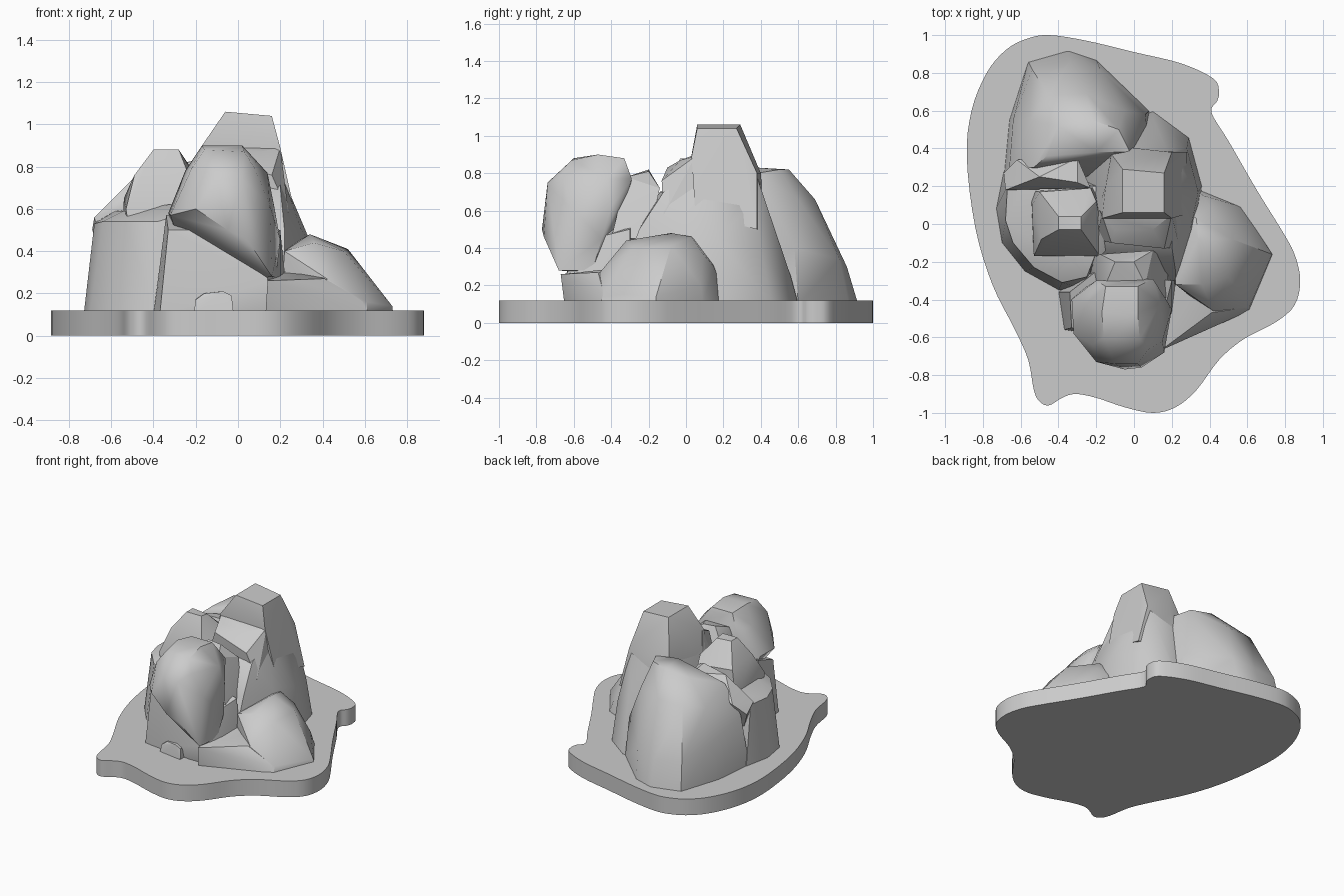
import bpy, bmesh
from mathutils import Vector


def finish(bm, name, angle):
    bmesh.ops.recalc_face_normals(bm, faces=bm.faces)
    me = bpy.data.meshes.new(name)
    bm.to_mesh(me)
    bm.free()
    ob = bpy.data.objects.new(name, me)
    bpy.context.collection.objects.link(ob)
    bpy.ops.object.select_all(action='DESELECT')
    ob.select_set(True)
    bpy.context.view_layer.objects.active = ob
    bpy.ops.object.shade_smooth_by_angle(angle=angle)
    return ob


def smooth_loop(pts, steps=4):
    """Closed Catmull-Rom curve through the points."""
    out, n = [], len(pts)
    for i in range(n):
        a, b, c, d = (Vector(pts[(i + k) % n]) for k in (-1, 0, 1, 2))
        for s in range(steps):
            t = s / steps
            out.append(0.5 * (2 * b + (c - a) * t + (2 * a - 5 * b + 4 * c - d) * t * t
                              + (3 * b - a - 3 * c + d) * t ** 3))
    return out


def rock(name, pts, angle=0.6):
    """Faceted boulder: convex hull of its corner points."""
    bm = bmesh.new()
    for p in pts:
        bm.verts.new(p)
    res = bmesh.ops.convex_hull(bm, input=bm.verts)
    junk = {g for g in res['geom_interior'] + res['geom_unused']
            if isinstance(g, bmesh.types.BMVert)}
    bmesh.ops.delete(bm, geom=list(junk), context='VERTS')
    return finish(bm, name, angle)


# Base slab with a wavy outline
outline = [(-.45, 1), (-.25, .97), (0, .91), (.25, .85), (.42, .77), (.45, .7), (.44, .65),
           (.41, .59), (.5, .44), (.65, .18), (.78, -.03), (.85, -.16), (.88, -.3), (.85, -.43),
           (.75, -.52), (.58, -.61), (.45, -.72), (.33, -.88), (.22, -.97), (.1, -1), (-.05, -.97),
           (-.2, -.92), (-.31, -.9), (-.38, -.92), (-.45, -.96), (-.5, -.94), (-.53, -.88),
           (-.56, -.72), (-.63, -.56), (-.75, -.32), (-.84, -.02), (-.885, .35), (-.86, .6),
           (-.78, .8), (-.68, .92), (-.57, .98)]
bm = bmesh.new()
face = bm.faces.new([bm.verts.new((p.x, p.y, 0)) for p in smooth_loop(outline)])
top = bmesh.ops.extrude_face_region(bm, geom=[face])['geom']
bmesh.ops.translate(bm, vec=(0, 0, .12),
                    verts=[v for v in top if isinstance(v, bmesh.types.BMVert)])
finish(bm, "base_slab", 0.6)

B = .1  # rocks sink slightly into the slab

# Large rounded boulder at the back
rock("back_boulder", [
    (-.69, .24, B), (-.66, .55, B), (-.56, .86, B), (-.35, .92, B), (-.2, .87, B), (.08, .6, B), (.1, .2, B),
    (-.66, .3, .5), (-.64, .55, .42), (-.54, .82, .32), (-.34, .86, .3), (-.18, .82, .34), (.06, .58, .4),
    (-.53, .3, .7), (-.55, .55, .62), (-.45, .68, .66), (-.25, .69, .66), (-.05, .6, .66),
    (-.46, .36, .76), (-.4, .52, .79), (-.22, .55, .82), (-.08, .5, .82), (-.2, .38, .83), (-.02, .38, .8)], 0.7)

# Tall central mass, then its spire
rock("central_rock", [
    (-.3, .45, B), (.1, .6, B), (.29, .46, B), (.36, .2, B), (.34, -.1, B), (.22, -.4, B), (-.3, -.35, B),
    (.1, .56, .25), (.28, .4, .4), (.34, .17, .45), (.3, -.02, .5), (.22, -.25, .5), (-.25, -.25, .5),
    (.22, .38, .66), (.25, .1, .66), (.2, -.12, .7), (-.15, -.14, .7),
    (-.12, .38, .76), (.18, .38, .78), (-.18, .05, .78), (.2, .05, .78)], 0.7)
rock("central_spire", [
    (-.06, .06, 1.06), (-.06, .29, 1.06), (.16, .27, 1.04), (.16, .06, 1.04),
    (-.17, .03, .9), (.2, .03, .89), (-.15, .2, .88), (-.12, .37, .78), (.02, .4, .8), (.2, .38, .8),
    (-.2, .05, .6), (.27, .05, .58), (.28, .38, .5), (-.12, .42, .5)], 0.5)
rock("spire_ledge", [
    (-.17, .05, .9), (.2, .05, .89), (-.1, -.03, .87), (.1, -.03, .87), (-.12, -.1, .83), (.16, -.13, .76),
    (-.2, -.08, .6), (.24, -.12, .58), (.24, .1, .58), (-.2, .1, .58)], 0.4)
rock("saddle_rock", [
    (-.1, -.2, .82), (.0, -.2, .81), (-.18, -.16, .7), (.1, -.14, .72), (-.15, -.32, .78), (.06, -.32, .78),
    (-.25, -.2, .45), (.18, -.2, .45), (-.2, -.4, .45), (.18, -.4, .45)], 0.5)

# Pointed block on the left shoulder
rock("left_spike", [
    (-.4, -.03, .88), (-.28, -.03, .88), (-.4, .04, .88), (-.28, .04, .87),
    (-.53, -.17, .6), (-.18, -.17, .62), (-.49, -.08, .76), (-.17, -.02, .7), (-.2, .12, .76),
    (-.23, .19, .72), (-.5, .17, .74), (-.54, .1, .65), (-.55, .18, .4), (-.5, -.14, .4),
    (-.2, -.17, .4), (-.2, .2, .4)], 0.5)

# Broad left shoulder
rock("left_boulder", [
    (-.69, .28, B), (-.73, .08, B), (-.7, -.1, B), (-.58, -.25, B), (-.4, -.35, B), (-.25, -.35, B), (-.2, .25, B),
    (-.67, .2, .54), (-.68, .02, .53), (-.64, -.1, .54), (-.53, -.23, .54), (-.38, -.31, .54), (-.25, -.28, .58),
    (-.58, .2, .59), (-.54, -.08, .59), (-.33, -.18, .62), (-.2, -.15, .62), (-.2, .2, .62)])
rock("left_rear_chip", [
    (-.69, .27, .5), (-.68, .18, .56), (-.53, .2, .66), (-.5, .25, .74), (-.3, .22, .76), (-.23, .19, .72),
    (-.62, .34, .58), (-.3, .35, .74), (-.6, .2, .3), (-.3, .2, .3)], 0.4)

# Overhanging boulder at the front
rock("front_boulder", [
    (-.16, -.6, .88), (.03, -.61, .87), (-.17, -.47, .9), (.02, -.47, .9), (-.15, -.33, .88), (.02, -.33, .88),
    (-.22, -.64, .79), (.08, -.66, .79), (-.1, -.74, .75), (.02, -.74, .74), (-.25, -.42, .78), (.14, -.42, .77),
    (-.2, -.3, .77), (.1, -.29, .77), (-.32, -.58, .57), (-.33, -.4, .58), (-.2, -.73, .6), (.15, -.62, .62),
    (.17, -.4, .62), (-.05, -.77, .5), (.04, -.76, .46), (.16, -.68, .28), (.2, -.45, .45),
    (-.28, -.35, .45), (.05, -.45, .26), (.18, -.5, .28)], 0.7)
rock("front_foot", [
    (-.4, -.36, B), (-.37, -.56, B), (.0, -.6, B), (.2, -.6, B), (.24, -.3, B), (-.25, -.25, B),
    (-.33, -.55, .5), (-.34, -.36, .57), (-.1, -.57, .5), (.15, -.5, .45), (.14, -.64, .26),
    (.2, -.3, .5), (-.2, -.25, .58)])
rock("front_pebble", [
    (-.21, -.62, B), (-.02, -.65, B), (-.02, -.45, B), (-.21, -.45, B),
    (-.2, -.61, .17), (-.16, -.6, .2), (-.07, -.63, .21), (-.03, -.63, .19), (-.08, -.45, .21), (-.18, -.45, .2)])

# Low spur sloping down to the right
rock("right_spur", [
    (.25, .22, B), (.37, .16, B), (.57, .09, B), (.735, -.16, B), (.61, -.46, B), (.42, -.48, B), (.2, -.3, B),
    (.73, -.16, .14), (.61, -.44, .16), (.42, -.46, .27), (.54, .08, .2), (.37, .15, .3),
    (.52, -.08, .41), (.5, -.28, .4), (.36, -.32, .44), (.34, -.08, .48), (.33, .03, .46), (.4, .09, .37),
    (.22, -.32, .4), (.2, .1, .4)])
rock("right_foot", [
    (.13, -.65, B), (.4, -.5, B), (.61, -.46, B), (.55, -.3, B), (.15, -.3, B),
    (.14, -.67, .26), (.41, -.47, .27), (.6, -.44, .16), (.35, -.3, .3), (.15, -.3, .3)])
